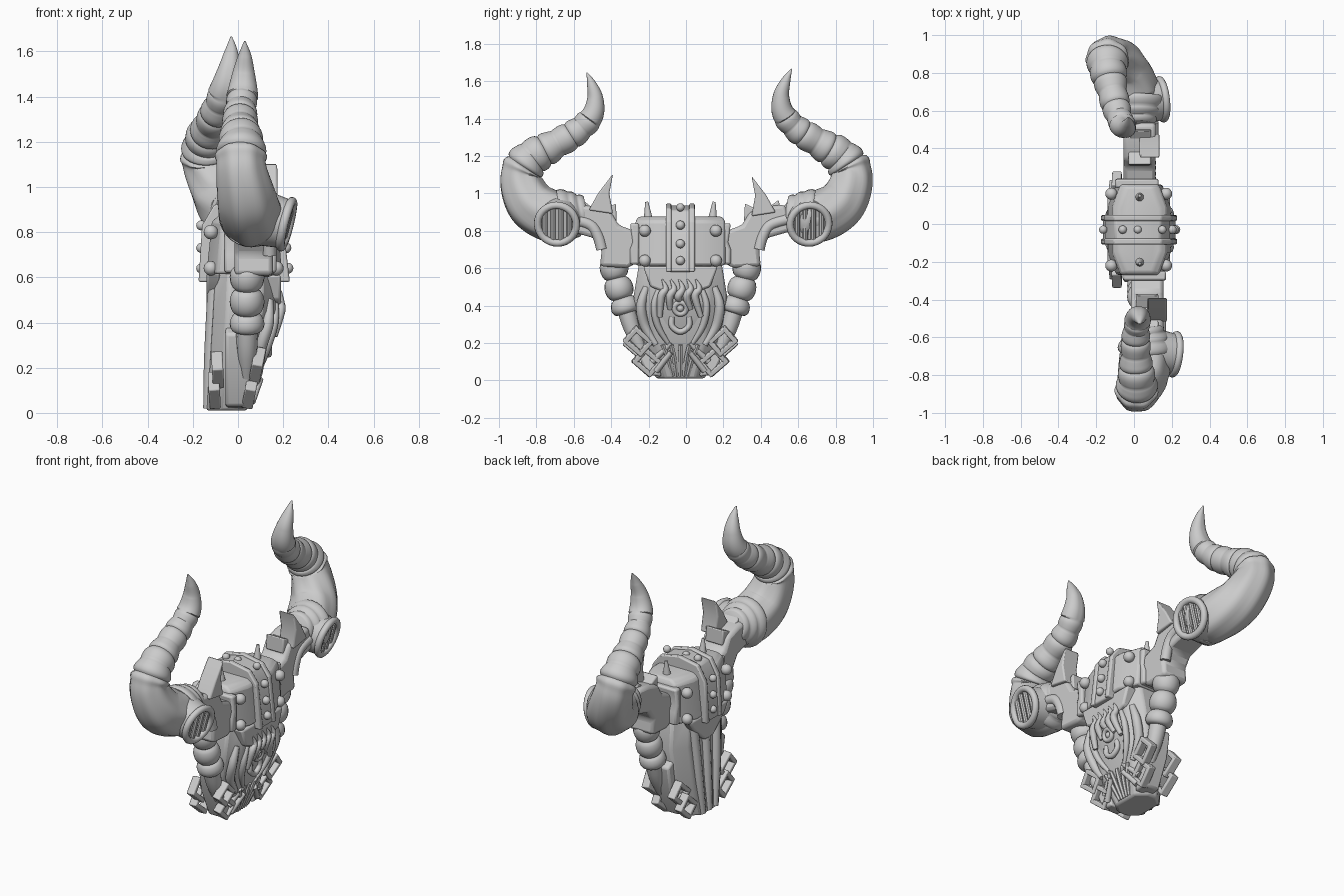
import bpy, bmesh, math
from math import sin, cos, pi, radians
from mathutils import Vector, Matrix

if "Cube" in bpy.data.objects:
    bpy.data.objects.remove(bpy.data.objects["Cube"])

CY = -0.03   # body centre line in y


def finish(bm, name, bevel=0.0, angle=35):
    bmesh.ops.recalc_face_normals(bm, faces=bm.faces)
    me = bpy.data.meshes.new(name)
    bm.to_mesh(me)
    bm.free()
    me.polygons.foreach_set("use_smooth", [True] * len(me.polygons))
    me.set_sharp_from_angle(angle=radians(angle))
    ob = bpy.data.objects.new(name, me)
    bpy.context.collection.objects.link(ob)
    if bevel:
        m = ob.modifiers.new("bevel", 'BEVEL')
        m.width, m.segments = bevel, 2
    return ob


def loft(name, rings, bevel=0.0, angle=35):
    bm = bmesh.new()
    vs = [[bm.verts.new(p) for p in r] for r in rings]
    n = len(vs[0])
    for a, b in zip(vs, vs[1:]):
        for i in range(n):
            bm.faces.new((a[i], a[(i + 1) % n], b[(i + 1) % n], b[i]))
    bm.faces.new(vs[0])
    bm.faces.new(vs[-1])
    return finish(bm, name, bevel, angle)


def prism(name, poly, x0, x1, bevel=0.012):
    return loft(name, [[(x, y, z) for y, z in poly] for x in (x0, x1)], bevel)


def spline(pts, u):
    i = min(int(u), len(pts) - 2)
    t = u - i
    p = [Vector(pts[max(0, min(len(pts) - 1, i + k))]) for k in (-1, 0, 1, 2)]
    return 0.5 * (2 * p[1] + (p[2] - p[0]) * t + (2 * p[0] - 5 * p[1] + 4 * p[2] - p[3]) * t * t
                  + (3 * p[1] - p[0] - 3 * p[2] + p[3]) * t ** 3)


def tube(name, pts, steps=6, sides=10, mod=None):
    """pts are (x, y, z, radius); mod(u, angle) scales the radius."""
    n = (len(pts) - 1) * steps
    path = [spline(pts, k / steps) for k in range(n + 1)]
    rings = []
    for k, p in enumerate(path):
        t = (path[min(k + 1, n)] - path[max(k - 1, 0)]).to_3d().normalized()
        side = t.cross(Vector((1, 0, 0))).normalized()
        up = side.cross(t)
        ring = []
        for j in range(sides):
            a = 2 * pi * j / sides
            r = max(p[3], 0.002) * (mod(k / steps, a) if mod else 1)
            ring.append(p.to_3d() + r * (cos(a) * up + sin(a) * side))
        rings.append(ring)
    return loft(name, rings, angle=50)


def cone(name, base, tip, r1, r2, sides=24, bevel=0.0):
    a, b = Vector(base), Vector(tip)
    q = (b - a).to_track_quat('Z', 'Y').to_matrix().to_4x4()
    bm = bmesh.new()
    bmesh.ops.create_cone(bm, cap_ends=True, segments=sides, radius1=r1, radius2=r2,
                          depth=(b - a).length, matrix=Matrix.Translation((a + b) / 2) @ q)
    return finish(bm, name, bevel)


def ring(name, loc, normal, R, r):
    q = Vector(normal).to_track_quat('Z', 'Y').to_matrix().to_4x4()
    bpy.ops.mesh.primitive_torus_add(major_segments=32, minor_segments=10, major_radius=R, minor_radius=r)
    ob = bpy.context.object
    ob.name = name
    ob.matrix_world = Matrix.Translation(loc) @ q
    bpy.ops.object.shade_smooth()


def buckle(loc, a, tilt):
    """Rectangular frame of four bars facing x, rolled by a and leaning with the face."""
    m = Matrix.Translation(loc) @ Matrix.Rotation(tilt, 4, 'Y') @ Matrix.Rotation(a, 4, 'X')
    bm = bmesh.new()
    for y, z, w, h in ((-0.042, 0, 0.026, 0.13), (0.042, 0, 0.026, 0.13), (0, -0.052, 0.09, 0.026), (0, 0.052, 0.09, 0.026)):
        bmesh.ops.create_cube(bm, size=1, matrix=m @ Matrix.Translation((0, y, z)) @ Matrix.Diagonal((0.05, w, h, 1)))
    finish(bm, "buckle", 0.006)


def ball(name, loc, r):
    bm = bmesh.new()
    bmesh.ops.create_uvsphere(bm, u_segments=16, v_segments=10, radius=r, matrix=Matrix.Translation(loc))
    return finish(bm, name)


def octagon(z, xb, xf, hy, c=0.06, f=0.62):
    k = hy * f
    return [(x, CY + y, z) for x, y in ((xf, -k), (xf, k), (xf - c, hy), (xb + c, hy),
                                        (xb, k), (xb, -k), (xb + c, -hy), (xf - c, -hy))]


def fx(z):   # front surface of the body
    return 0.04 + (z - 0.01) * 0.31 if z < 0.45 else 0.176


# Core body and upper box
loft("body_core", [octagon(0.01, -0.14, 0.04, 0.13), octagon(0.2, -0.125, 0.10, 0.21),
                   octagon(0.45, -0.11, 0.165, 0.25), octagon(0.63, -0.10, 0.17, 0.22)], 0.012)
loft("top_box", [octagon(0.615, -0.14, 0.195, 0.24, 0.045, 0.5), octagon(0.85, -0.115, 0.175, 0.24, 0.045, 0.5),
                 octagon(0.875, -0.08, 0.14, 0.225, 0.045, 0.5)], 0.012)

# Strap arching over the box
arch = [(-0.165, 0.58), (-0.15, 0.82), (-0.10, 0.91), (0.02, 0.935), (0.14, 0.91), (0.19, 0.84), (0.22, 0.58)]
loft("strap", [[(x, y, z) for x, z in arch] for y in (-0.10, 0.04)], 0.01)
rim = [(0.03 + (x - 0.03) * 1.05, z + 0.01 * (z > 0.8)) for x, z in arch]
for y in (-0.10, 0.025):
    loft("strap_rim", [[(x, y + d, z) for x, z in rim] for d in (-0.008, 0.022)], 0.007)
for z in (0.64, 0.73, 0.83):
    ball("strap_bolt", (0.225 - (z - 0.6) * 0.1, CY, z), 0.024)
    ball("strap_bolt", (-0.163, CY, z), 0.022)
for x in (-0.06, 0.02, 0.15):
    ball("strap_bolt", (x, CY, 0.925), 0.022)
for s in (-1, 1):
    for z in (0.64, 0.80):
        ball("box_bolt", (0.17, CY + s * 0.19, z), 0.032)
        ball("box_bolt", (-0.12, CY + s * 0.19, z), 0.032)
    cone("box_spike", (0.03, CY + s * 0.17, 0.84), (0.03, CY + s * 0.18, 0.955), 0.028, 0.008, 12)

# Back shield point and converging back ribs
prism("back_shield", [(CY - 0.19, 0.62), (CY + 0.19, 0.62), (CY + 0.15, 0.56), (CY + 0.04, 0.46),
                      (CY - 0.04, 0.46), (CY - 0.15, 0.56)], -0.14, -0.08)
for k in range(-1, 2):
    tube("back_rib", [(-0.132, CY + k * 0.06, 0.02, 0.022), (-0.12, CY + k * 0.085, 0.25, 0.03),
                      (-0.105, CY + k * 0.11, 0.55, 0.03)], 4, 8)

# Front collar and central mask
prism("front_collar", [(CY - 0.2, 0.61), (CY + 0.2, 0.61), (CY + 0.16, 0.5), (CY + 0.08, 0.47),
                       (CY - 0.08, 0.47), (CY - 0.16, 0.5)], 0.12, 0.19)
loft("mask", [[(fx(z) + w * 0.13 * cos(a) - 0.015, CY + w * sin(a), z)
               for a in [2 * pi * j / 20 for j in range(20)]]
              for z, w in ((0.16, 0.03), (0.22, 0.08), (0.3, 0.115), (0.4, 0.13), (0.48, 0.12), (0.53, 0.05))])
ring("mask_eye", (fx(0.37) + 0.012, CY, 0.385), (1, 0, -0.25), 0.032, 0.014)
ball("mask_pupil", (fx(0.37) + 0.005, CY, 0.385), 0.02)
tube("mask_mouth", [(fx(0.3) + 0.005, CY + y, z, 0.016) for y, z in
                    ((-0.045, 0.34), (-0.045, 0.29), (0, 0.26), (0.045, 0.29), (0.045, 0.34))], 5, 8)
for k in range(-2, 3):   # flame-like hair strands
    y = CY + k * 0.045
    tube("mask_hair", [(fx(0.40), y + k * 0.01, 0.42 - abs(k) * 0.04, 0.014), (fx(0.44) + 0.015, y - 0.012, 0.45, 0.021),
                       (0.19, y + 0.012, 0.49, 0.016), (0.19, y - 0.008, 0.54, 0.004)], 4, 8)

for s in (-1, 1):
    # Curved side ribs on the front, and slanted whiskers down to the buckles
    for o, r in ((0.13, 0.018), (0.20, 0.026)):
        tube("face_rib", [(fx(0.5) - 0.01 - (o - 0.13) * 0.4, CY + s * (o - 0.02), 0.50, r * 0.7),
                          (fx(0.4) - (o - 0.13) * 0.4, CY + s * (o + 0.01), 0.40, r),
                          (fx(0.3) - (o - 0.13) * 0.4, CY + s * (o - 0.01), 0.29, r),
                          (fx(0.19), CY + s * (o - 0.07), 0.19, r * 0.6)], 5, 8)
    for k in range(2):
        tube("whisker", [(fx(0.2), CY + s * 0.05, 0.20 - k * 0.05, 0.014),
                         (0.06, CY + s * (0.15 - k * 0.02), 0.10 - k * 0.05, 0.018)], 3, 8)
    # Rectangular buckles at the lower corners
    for x, y, z in ((0.085, 0.225, 0.21), (0.055, 0.175, 0.10), (-0.09, 0.225, 0.19), (-0.105, 0.18, 0.10)):
        buckle((x, CY + s * y, z), -s * 0.85, 0.2 if x > 0 else -0.05)
    # Outer side plates
    prism("side_plate", [(CY + s * y, z) for y, z in ((0.1, 0.02), (0.18, 0.03), (0.255, 0.2),
                                                     (0.28, 0.35), (0.2, 0.4))], -0.055, 0.055)

# Fan of bars at the chin
for k in range(-2, 3):
    tube("chin_bar", [(0.042, CY + k * 0.02, 0.025, 0.012), (0.078, CY + k * 0.033, 0.12, 0.014),
                      (0.10, CY + k * 0.048, 0.19, 0.012)], 3, 6)

# Arms, spikes, side hoses and horns
for s, ax in ((-1, 0.07), (1, 0.03)):
    def yz(pts):
        return [(CY + s * y, z) for y, z in pts]
    prism("arm", yz(((0.22, 0.64), (0.28, 0.60), (0.43, 0.61), (0.42, 0.70), (0.46, 0.76), (0.60, 0.80),
                     (0.56, 0.94), (0.46, 0.93), (0.37, 0.90), (0.33, 0.83), (0.22, 0.79))), ax - 0.085, ax + 0.085, 0.02)
    prism("arm_bracket", yz(((0.22, 0.62), (0.27, 0.62), (0.27, 0.70), (0.255, 0.74), (0.27, 0.84), (0.22, 0.84))),
          ax - 0.13, ax + 0.10)
    tube("arm_ridge", [(ax + 0.07, CY + s * y, z, 0.03) for y, z in ((0.42, 0.70), (0.44, 0.77), (0.48, 0.83), (0.57, 0.86))], 5, 12)
    # Thorns, the large one narrowing to its tip
    base = yz(((0.36, 0.89), (0.49, 0.91), (0.44, 1.0), (0.36, 1.105), (0.38, 1.0)))
    if s > 0:
        base = [(y + 0.02, z - 0.012) for y, z in base]
    prism("arm_spike", base, ax, ax + 0.105, 0.008)
    prism("small_spike", yz(((0.34, 0.85), (0.44, 0.90), (0.345, 0.945))), ax - 0.06, ax + 0.06, 0.008)
    prism("small_spike", yz(((0.44, 0.90), (0.54, 0.90), (0.525, 0.965))), ax - 0.05, ax + 0.06, 0.008)

    # Ribbed hose running down to the side plate
    tube("side_hose", [(0.04, CY + s * y, z, 0.065) for y, z in ((0.36, 0.645), (0.345, 0.545), (0.31, 0.44), (0.285, 0.36))],
         12, 20, lambda u, a: 0.78 + 0.4 * abs(sin(pi * u)) ** 0.6)
    tube("hose_end", [(0.04, CY + s * y, z, r) for y, z, r in ((0.295, 0.40, 0.05), (0.26, 0.28, 0.045), (0.21, 0.16, 0.03))], 4, 14)

    # Horn: fluted base with a rim, ringed middle, smooth tip
    yzr = [(0.58, 0.89, .105), (0.69, 0.87, .135), (0.825, 0.94, .132), (0.885, 1.08, .11), (0.835, 1.18, .10),
           (0.72, 1.25, .08), (0.59, 1.325, .07), (0.505, 1.41, .06), (0.485, 1.5, .044), (0.503, 1.58, .026), (0.53, 1.645, .003)]
    xs = ([.06, .06, .04, .015, .015, .01, .01, .02, .025, .03, .03] if s < 0 else
          [.02, .0, -.06, -.13, -.14, -.12, -.09, -.06, -.04, -.03, -.03])
    pts = [(x, s * y + (0.035 * max(k - 4, 0) / 6 if s > 0 else 0), z + (0.02 * k / 10 if s > 0 else 0), r)
           for k, (x, (y, z, r)) in enumerate(zip(xs, yzr))]

    def horn_shape(u, a):
        if u < 3.6:
            return 1 + 0.03 * sin(7 * a + u) + 0.09 * math.exp(-((u - 3.45) / 0.12) ** 2)
        if u < 6.9:   # uneven pairs of wide and narrow rings
            v = u - 3.6
            return 0.95 + 0.16 * abs(sin(pi * v / 0.55)) ** 0.6 * (0.75 + 0.25 * cos(2 * pi * v / 1.1))
        return 1 + 0.15 * abs(cos(a))
    tube("horn", pts, 20, 36, horn_shape)
    tube("horn_collar", [(ax - 0.01, s * y, z, r) for y, z, r in ((0.53, 0.90, .085), (0.565, 0.893, .10),
                                                                 (0.61, 0.885, .125), (0.67, 0.875, .142))],
         6, 28, lambda u, a: 1 + 0.07 * abs(sin(pi * u)))

    # Exhaust port with slats facing +x
    c = Vector((0.215 if s < 0 else 0.145, -0.69 if s < 0 else 0.66, 0.835))
    n = Vector((1, 0.12 * s, -0.25)).normalized()
    cone("port_barrel", c - n * 0.17, c - n * 0.012, 0.13, 0.11, 32)
    ring("port_rim", c, n, 0.104, 0.02)
    for k in (-1.5, -0.5, 0.5, 1.5):
        d = Vector((0.25, 0, 1)).normalized() * 0.09 * (1 - (k / 2.5) ** 2) ** 0.5
        b = c + Vector((-0.12 * s * k * 0.043, k * 0.043, 0)) - n * 0.005
        cone("port_slat", b - d, b + d, 0.014, 0.014, 8)
